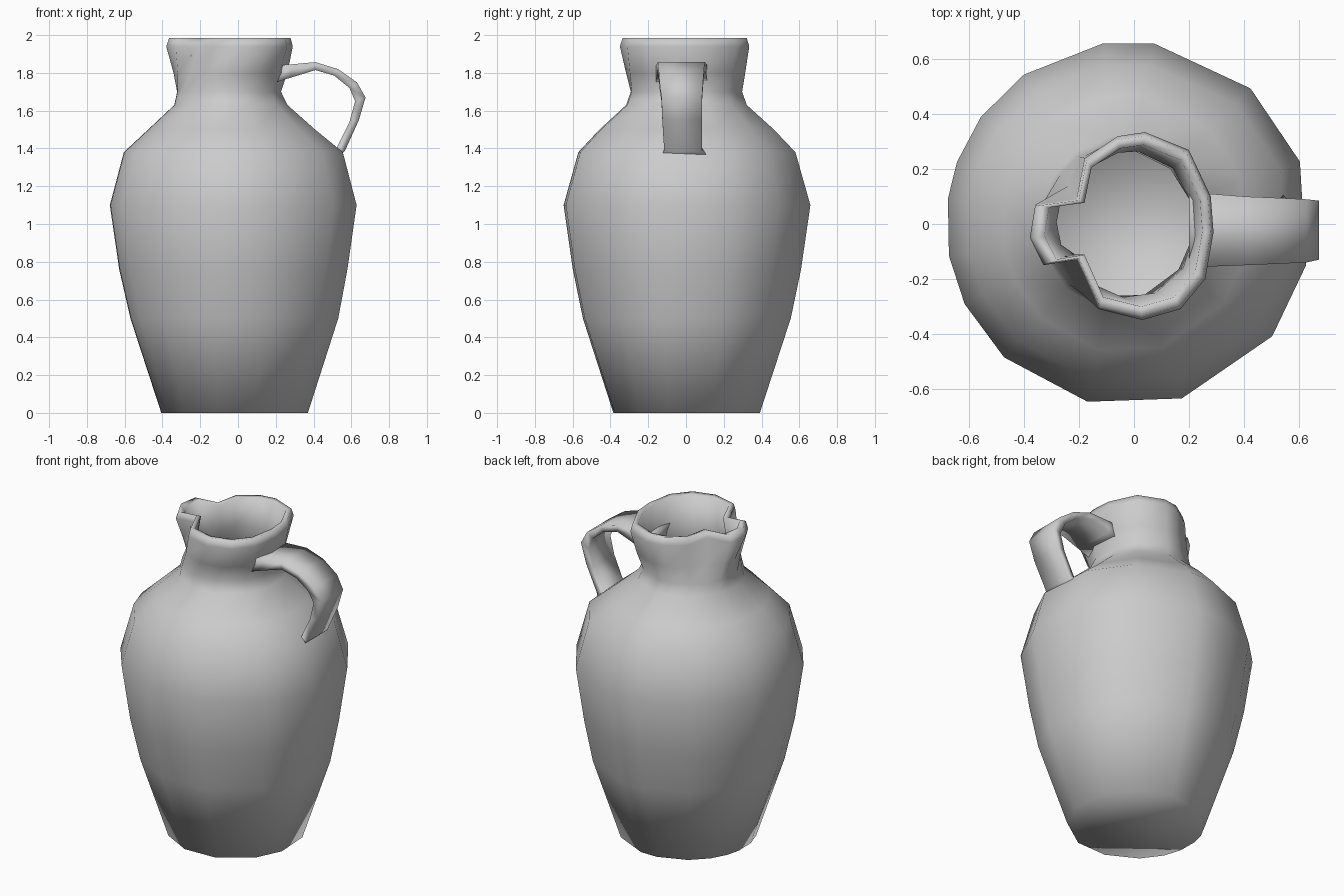
import bpy, bmesh
from math import cos, sin, radians
from mathutils import Vector

cube = bpy.data.objects.get("Cube")
if cube:
    bpy.data.objects.remove(cube, do_unlink=True)

clay = bpy.data.materials.new("pale_grey_clay")
clay.use_nodes = True
grey = (0.6, 0.6, 0.6, 1)
clay.diffuse_color = grey
clay.node_tree.nodes["Principled BSDF"].inputs["Base Color"].default_value = grey


def loft(name, rings):
    """Skin a stack of equal-length point rings and cap both ends."""
    bm = bmesh.new()
    loops = [[bm.verts.new(p) for p in ring] for ring in rings]
    for low, high in zip(loops, loops[1:]):
        for i in range(len(low)):
            j = (i + 1) % len(low)
            bm.faces.new((low[i], low[j], high[j], high[i]))
    bm.faces.new(loops[0][::-1])
    bm.faces.new(loops[-1])
    bmesh.ops.recalc_face_normals(bm, faces=bm.faces)
    for face in bm.faces:
        face.smooth = True
    mesh = bpy.data.meshes.new(name)
    bm.to_mesh(mesh)
    bm.free()
    mesh.materials.append(clay)
    obj = bpy.data.objects.new(name, mesh)
    bpy.context.collection.objects.link(obj)
    return obj


# Uneven facets of the hand-made pot, and the pinched rim above them
angles = [-13, 20, 48, 82, 98, 125, 144, 160, 172, 190, 206, 227, 257, 287, 322]
rim = [(.29, -.03), (.28, .1), (.2, .27), (.04, .335), (-.06, .32),
       (-.18, .24), (-.21, .09), (-.36, .07), (-.38, -.05), (-.33, -.15),
       (-.21, -.13), (-.13, -.31), (.03, -.35), (.17, -.31), (.26, -.2)]


def round_ring(z, cx, rx, ry):
    return [Vector((cx + rx * cos(radians(a)), ry * sin(radians(a)), z)) for a in angles]


def rim_ring(z, scale):
    return [Vector((x * scale, y * scale, z)) for x, y in rim]


def blend(a, b, t):
    return [p.lerp(q, t) for p, q in zip(a, b)]


# Outer wall: height, centre x, radius x, radius y
outer = [(0, -.015, .395, .395), (.5, -.015, .56, .56), (.76, -.02, .615, .615),
         (1.1, -.02, .665, .665), (1.38, -.02, .59, .585), (1.5, -.03, .45, .47),
         (1.63, -.035, .305, .325), (1.7, -.045, .28, .3)]
rings = [round_ring(*row) for row in outer]
rings.append(blend(round_ring(1.8, -.035, .29, .31), rim_ring(1.8, .96), .45))

# Flared lip with the pouring spout
rings += [rim_ring(1.94, 1), rim_ring(1.985, .96), rim_ring(1.98, .86)]

# Inner wall down to the floor
rings.append(blend(round_ring(1.8, -.03, .24, .265), rim_ring(1.8, .8), .4))
inner = [(1.66, -.035, .25, .27), (1.36, -.02, .54, .54),
         (1.1, -.02, .61, .61), (.5, -.015, .5, .5), (.06, -.015, .34, .34)]
rings += [round_ring(*row) for row in inner]
loft("jug_body", rings)

# Strap handle: outer x, z, inner x, z, low y, high y
strap = [(.2, 1.84, .2, 1.75, -.16, .11), (.28, 1.845, .28, 1.775, -.155, .11),
         (.41, 1.857, .41, 1.815, -.15, .1), (.53, 1.82, .51, 1.785, -.145, .095),
         (.63, 1.75, .59, 1.72, -.14, .09), (.675, 1.67, .62, 1.65, -.13, .085),
         (.64, 1.55, .59, 1.54, -.125, .085), (.565, 1.385, .52, 1.4, -.115, .085),
         (.5, 1.33, .46, 1.36, -.17, .15)]
loft("handle", [[Vector(p) for p in ((ox, lo, oz), (ox, hi, oz), (ix, hi, iz), (ix, lo, iz))]
                for ox, oz, ix, iz, lo, hi in strap])
